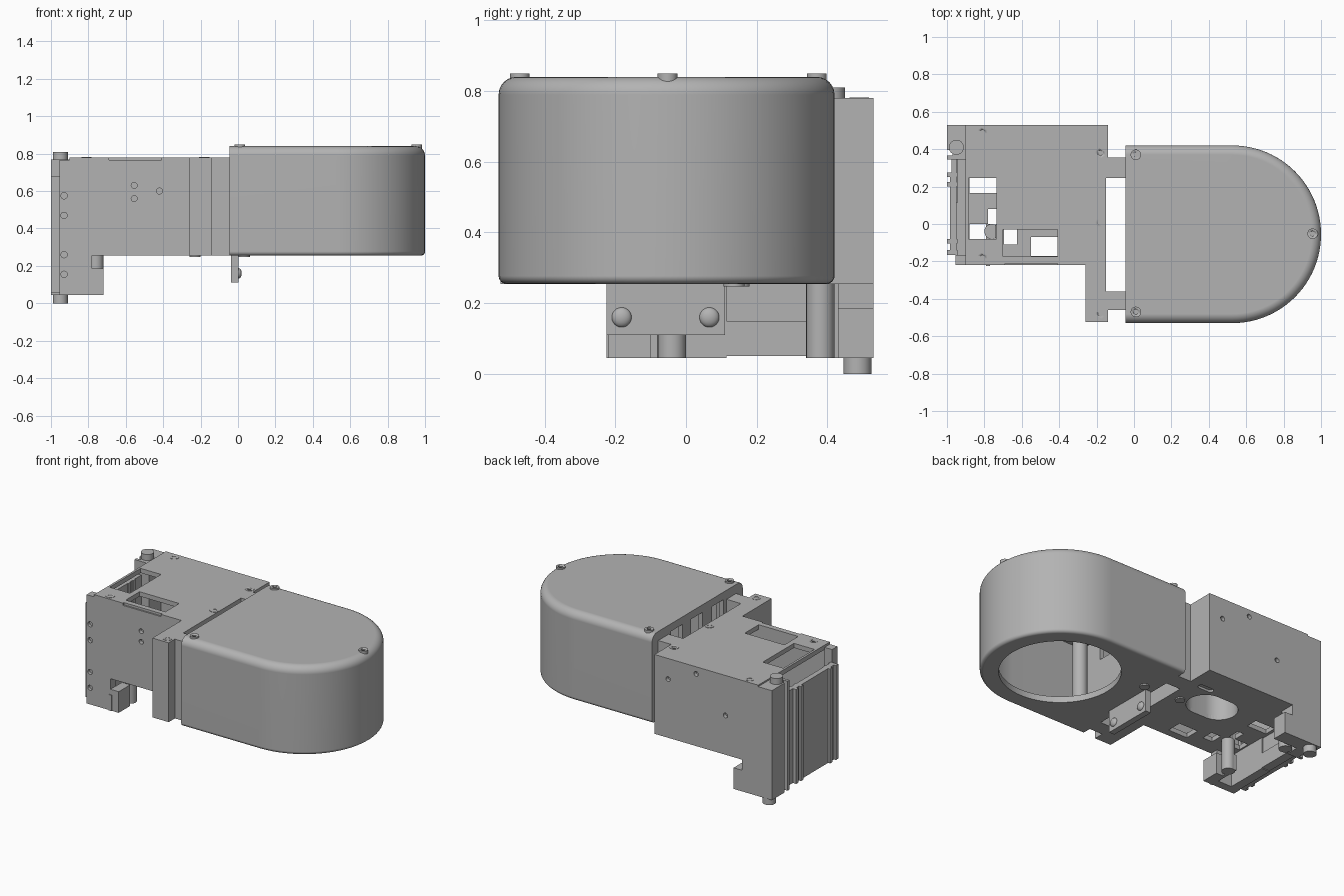
import bpy, bmesh
from math import sin, cos, pi, radians
from mathutils import Matrix, Vector

old = bpy.data.objects.get("Cube")
if old:
    bpy.data.objects.remove(old, do_unlink=True)

grey = bpy.data.materials.new("machined_grey")
grey.use_nodes = True
tone = (0.45, 0.45, 0.45, 1)
grey.diffuse_color = tone
grey.node_tree.nodes["Principled BSDF"].inputs["Base Color"].default_value = tone


def finish(name, bm):
    bmesh.ops.recalc_face_normals(bm, faces=bm.faces)
    me = bpy.data.meshes.new(name)
    bm.to_mesh(me)
    bm.free()
    me.materials.append(grey)
    ob = bpy.data.objects.new(name, me)
    bpy.context.collection.objects.link(ob)
    return ob


def activate(ob):
    bpy.ops.object.select_all(action='DESELECT')
    ob.select_set(True)
    bpy.context.view_layer.objects.active = ob


def smooth(ob, angle=30):
    activate(ob)
    bpy.ops.object.shade_smooth_by_angle(angle=radians(angle))
    return ob


def loft(name, layers):
    """Stack of (outline, z) rings joined by quads and capped."""
    bm = bmesh.new()
    rings = [[bm.verts.new((x, y, z)) for x, y in pts] for pts, z in layers]
    n = len(rings[0])
    for a, b in zip(rings, rings[1:]):
        for i in range(n):
            j = (i + 1) % n
            bm.faces.new((a[i], a[j], b[j], b[i]))
    bm.faces.new(rings[0][::-1])
    bm.faces.new(rings[-1])
    return finish(name, bm)


def prism(name, pts, z0, z1):
    return loft(name, [(pts, z0), (pts, z1)])


def box(name, x0, x1, y0, y1, z0, z1):
    return prism(name, [(x0, y0), (x1, y0), (x1, y1), (x0, y1)], z0, z1)


def rod(name, loc, r, depth, axis='Z', sides=32):
    bm = bmesh.new()
    bmesh.ops.create_cone(bm, cap_ends=True, segments=sides, radius1=r, radius2=r, depth=depth)
    if axis != 'Z':
        bm.transform(Matrix.Rotation(pi / 2, 4, 'X' if axis == 'Y' else 'Y'))
    bm.transform(Matrix.Translation(Vector(loc)))
    return smooth(finish(name, bm))


def oval(x, y, r, length, steps=20):
    pts = []
    for side in (1, -1):
        for i in range(steps + 1):
            a = side * pi / 2 - pi / 2 + pi * i / steps - (pi / 2 if side == 1 else -pi / 2)
            a = -pi / 2 + pi * i / steps + (0 if side == 1 else pi)
            pts.append((x + side * length / 2 + r * cos(a), y + r * sin(a)))
    return pts


def cut(ob, *cutters):
    for c in cutters:
        c.hide_render = True
        m = ob.modifiers.new("cut", 'BOOLEAN')
        m.operation, m.solver, m.object = 'DIFFERENCE', 'EXACT', c
        activate(ob)
        bpy.ops.object.modifier_apply(modifier=m.name)
        bpy.data.objects.remove(c, do_unlink=True)
    return ob


def screw(name, x, y, z0, z1, r=0.028):
    ob = rod(name, (x, y, (z0 + z1) / 2), r, z1 - z0)
    return cut(ob, rod("socket", (x, y, z1), r * 0.55, 0.016, sides=6))


# Rounded cover: flat at the back end, half round at the other
CX, CY, R = 0.525, -0.055, 0.475


def shell_outline(x0, r, steps=48):
    arc = [(CX + r * cos(a), CY + r * sin(a))
           for a in (-pi / 2 + pi * i / steps for i in range(steps + 1))]
    return [(x0, CY - r)] + arc + [(x0, CY + r)]


def fillet(r, z, up, n=6):
    return [(r * (1 - cos(a)), z + up * r * sin(a)) for a in (pi / 2 * i / n for i in range(n + 1))]


profile = fillet(0.022, 0.277, -1)[::-1] + fillet(0.05, 0.79, 1)
cover = loft("cover", [(shell_outline(-0.045, R - i), z) for i, z in profile])
cut(cover,
    prism("cavity", shell_outline(-0.015, R - 0.035), 0.295, 0.805),
    rod("lens_opening", (CX, CY, 0.26), 0.363, 0.2, sides=72),
    *[box("vent", -0.1, 0.0, y, y + 0.12, 0.66, 0.79) for y in (-0.33, -0.11, 0.1)])
smooth(cover)
weighted = cover.modifiers.new("even_shading", 'WEIGHTED_NORMAL')
weighted.keep_sharp = True

for i, (x, y) in enumerate([(0.01, 0.37), (0.01, -0.47), (0.955, -0.052)]):
    screw(f"cover_screw_{i}", x, y, 0.81, 0.85)
for i, y in enumerate((0.34, -0.45)):
    rod(f"cover_boss_{i}", (0.04, y, 0.55), 0.045, 0.53)

# Main body: hollow housing with two tabs that reach the cover
outline = [(-0.9, -0.22), (-0.26, -0.22), (-0.26, -0.525), (-0.14, -0.525), (-0.14, -0.46),
           (-0.045, -0.46), (-0.045, -0.36), (-0.15, -0.36), (-0.15, 0.245), (-0.045, 0.245),
           (-0.045, 0.355), (-0.14, 0.355), (-0.14, 0.53), (-0.9, 0.53)]
body = prism("body", outline, 0.255, 0.78)
cut(body, box("cavity", -1, -0.21, -0.18, 0.47, 0.285, 0.75))
# Top windows, then smaller floor windows
for x0, x1, y0, y1, z0, z1 in [
        (-0.885, -0.735, -0.08, 0.245, 0.7, 0.9), (-0.7, -0.41, -0.175, -0.03, 0.7, 0.9),
        (-0.88, -0.735, 0.165, 0.245, 0.2, 0.4), (-0.88, -0.74, -0.08, 0, 0.2, 0.4),
        (-0.78, -0.735, 0, 0.08, 0.2, 0.4),
        (-0.695, -0.625, -0.11, -0.03, 0.2, 0.4), (-0.55, -0.41, -0.17, -0.07, 0.2, 0.4),
        (-0.69, -0.41, -0.3, -0.21, 0.765, 0.8)]:
    cut(body, box("window", x0, x1, y0, y1, z0, z1))
# Small side holes on the front and back walls
for x, z in [(-0.555, 0.63), (-0.555, 0.56), (-0.42, 0.6)]:
    cut(body, rod("hole", (x, -0.22, z), 0.016, 0.05, 'Y', 16))
for x, z in [(-0.24, 0.643), (-0.445, 0.733), (-0.66, 0.515)]:
    cut(body, rod("hole", (x, 0.53, z), 0.016, 0.05, 'Y', 16))
# Oval port and slot in the floor
cut(body, prism("port", oval(-0.434, 0.2, 0.116, 0.1), 0.2, 0.4),
    prism("slot", oval(-0.264, 0.347, 0.02, 0.07, 8), 0.2, 0.27))
smooth(body)
port = prism("port_tube", oval(-0.434, 0.2, 0.135, 0.1), 0.28, 0.5)
smooth(cut(port, prism("bore", oval(-0.434, 0.2, 0.116, 0.1), 0.2, 0.48)))

for i, (x, y) in enumerate([(-0.81, 0.49), (-0.81, -0.18), (-0.18, 0.38), (-0.18, 0.01), (-0.18, -0.48)]):
    screw(f"body_screw_{i}", x, y, 0.76, 0.782)
for i, (x, y) in enumerate([(-0.23, 0.15), (0.033, 0.136)]):
    rod(f"floor_screw_{i}", (x, y, 0.255), 0.03, 0.016)

# End frame: corner posts, legs and cross members
front_post = box("front_post", -0.955, -0.895, -0.22, -0.165, 0.045, 0.765)
front_leg = box("front_leg", -0.9, -0.78, -0.22, -0.165, 0.045, 0.26)
for z in (0.575, 0.47, 0.26, 0.155):
    cut(front_post, rod("hole", (-0.93, -0.22, z), 0.017, 0.04, 'Y', 16))
smooth(front_post)
box("front_foot", -0.78, -0.72, -0.22, -0.1, 0.045, 0.185)
box("front_foot_ledge", -0.79, -0.77, -0.225, 0.0, 0.045, 0.15)
back_post = box("back_post", -1.0, -0.895, 0.345, 0.53, 0.045, 0.77)
cut(back_post, box("groove", -1.1, -0.97, 0.365, 0.395, 0, 1))
box("back_leg", -0.9, -0.78, 0.43, 0.53, 0.045, 0.26)
box("back_foot", -0.78, -0.72, 0.43, 0.53, 0.045, 0.185)
box("end_lower_wall", -0.95, -0.89, -0.2, 0.115, 0.045, 0.26)
box("crossbar", -0.95, -0.89, 0.11, 0.36, 0.05, 0.15)
box("crossbar_web", -0.945, -0.9, 0.11, 0.36, 0.15, 0.26)
rod("frame_pin", (-0.85, 0.38, 0.15), 0.04, 0.21)
rod("frame_stud", (-0.76, -0.04, 0.15), 0.04, 0.21)

# Ribbed end panel
box("end_panel", -0.985, -0.95, -0.165, 0.275, 0.055, 0.68)
for i, y in enumerate((-0.165, -0.105, 0.2, 0.25)):
    box(f"end_rib_{i}", -1.0, -0.945, y, y + 0.025, 0.055, 0.68)
box("end_bridge", -0.975, -0.95, 0.27, 0.35, 0.055, 0.68)

# Locating pins at the back corner
rod("top_pin", (-0.95, 0.41, 0.785), 0.04, 0.05)
rod("bottom_pin", (-0.95, 0.485, 0.025), 0.04, 0.05)

# Hanging bracket with two domed buttons
bracket = box("bracket", -0.037, 0.003, -0.225, 0.11, 0.11, 0.27)
for i, y in enumerate((-0.182, 0.066)):
    bm = bmesh.new()
    bmesh.ops.create_uvsphere(bm, u_segments=24, v_segments=12, radius=0.028)
    bm.transform(Matrix.Translation((0.003, y, 0.16)) @ Matrix.Diagonal((0.6, 1, 1, 1)))
    smooth(finish(f"bracket_button_{i}", bm))
